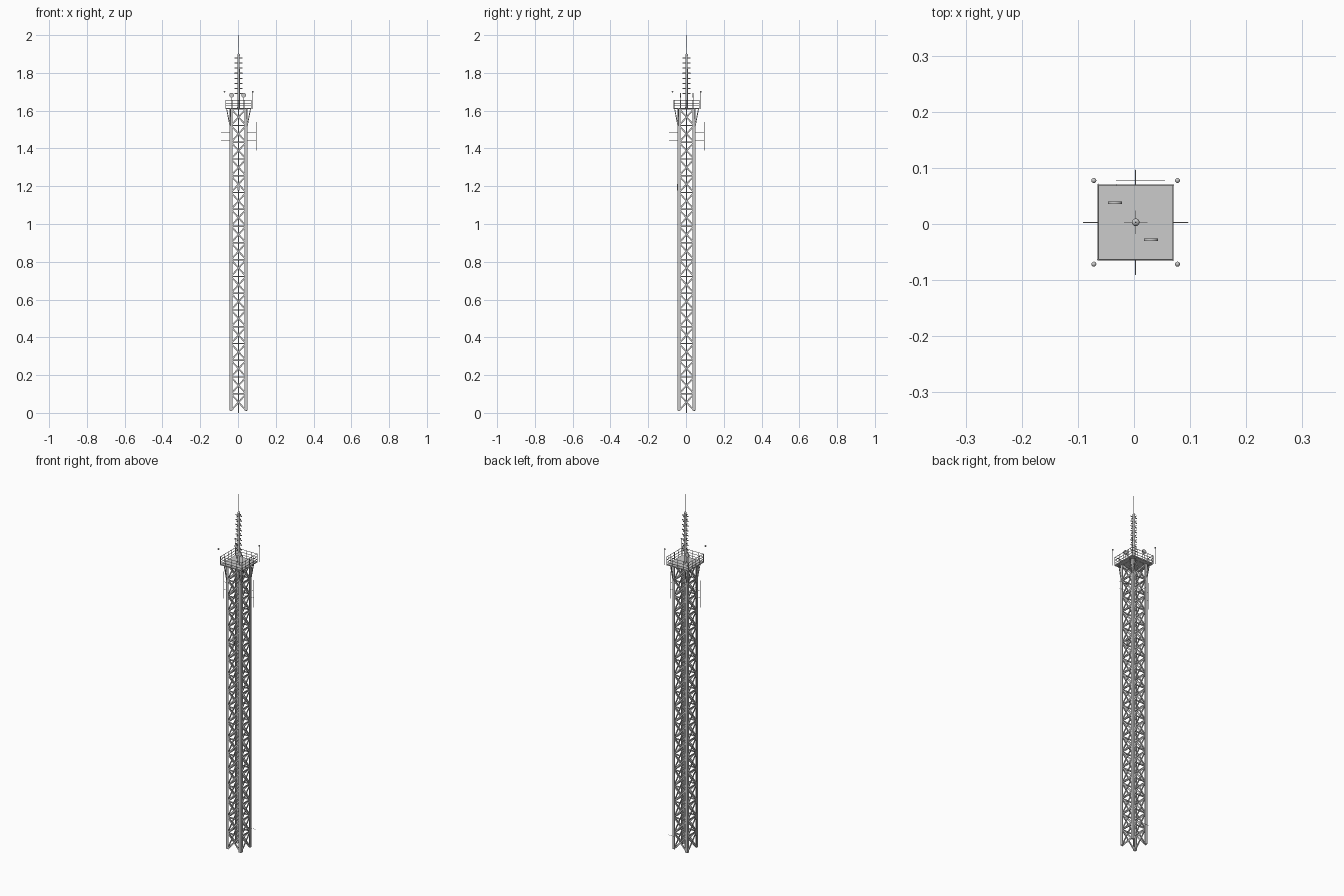
import bpy, bmesh, math
from mathutils import Vector, Matrix

if "Cube" in bpy.data.objects:
    bpy.data.objects.remove(bpy.data.objects["Cube"])

C = 0.003   # small offset of the tower axis


class Part:
    """Collects rods, boxes and balls into a single named mesh object."""
    def __init__(self, name):
        self.name, self.bm = name, bmesh.new()

    def rod(self, a, b, r, n=6, r2=None):
        a, b = Vector(a), Vector(b)
        d = b - a
        m = Matrix.Translation((a + b) / 2) @ d.to_track_quat('Z', 'Y').to_matrix().to_4x4()
        bmesh.ops.create_cone(self.bm, cap_ends=True, segments=n, radius1=r,
                              radius2=r if r2 is None else r2, depth=d.length, matrix=m)

    def box(self, c, s):
        bmesh.ops.create_cube(self.bm, size=1, matrix=Matrix.Translation(c) @ Matrix.Diagonal((*s, 1)))

    def beam(self, a, b, w, t, normal):
        # flat bar from a to b, thickness t along the face normal
        a, b, z = Vector(a), Vector(b), Vector(normal)
        x = (b - a).normalized()
        rot = Matrix((x, z.cross(x), z)).transposed().to_4x4()
        m = Matrix.Translation((a + b) / 2) @ rot @ Matrix.Diagonal(((b - a).length, w, t, 1))
        bmesh.ops.create_cube(self.bm, size=1, matrix=m)

    def ball(self, c, r):
        bmesh.ops.create_uvsphere(self.bm, u_segments=12, v_segments=8, radius=r,
                                  matrix=Matrix.Translation(c))

    def done(self, smooth=False):
        me = bpy.data.meshes.new(self.name)
        self.bm.to_mesh(me)
        self.bm.free()
        ob = bpy.data.objects.new(self.name, me)
        bpy.context.collection.objects.link(ob)
        if smooth:
            bpy.context.view_layer.objects.active = ob
            ob.select_set(True)
            bpy.ops.object.shade_smooth_by_angle(angle=math.radians(40))
            ob.select_set(False)


def face(i, u, d, z):
    """Point on tower side i: u along the side, d outwards, height z."""
    a = i * math.pi / 2
    return Vector((C + u * math.cos(a) + d * math.sin(a), C + u * math.sin(a) - d * math.cos(a), z))


def normal(i):
    a = i * math.pi / 2
    return Vector((round(math.sin(a)), -round(math.cos(a)), 0))


CORNERS = [(-1, -1), (1, -1), (1, 1), (-1, 1)]
H, Z0, BAY, N = 0.040, 0.012, 0.0888, 18
TOP = Z0 + BAY * N

# four angle-section legs
p = Part("tower_legs")
for sx, sy in CORNERS:
    p.box((C + sx * 0.0395, C + sy * 0.0455, (Z0 + TOP) / 2), (0.015, 0.003, TOP - Z0))
    p.box((C + sx * 0.0455, C + sy * 0.0395, (Z0 + TOP) / 2), (0.003, 0.015, TOP - Z0))
p.done()

# crossed braces and horizontals on each side
p, q = Part("cross_braces"), Part("horizontal_beams")
for i in range(4):
    n = normal(i)
    for k in range(N):
        z = Z0 + k * BAY
        p.beam(face(i, -H, 0.0425, z), face(i, H, 0.0425, z + BAY), 0.008, 0.003, n)
        p.beam(face(i, H, 0.0405, z), face(i, -H, 0.0405, z + BAY), 0.008, 0.003, n)
        q.beam(face(i, -H, 0.0415, z + BAY), face(i, H, 0.0415, z + BAY), 0.007, 0.004, n)
p.done()
q.done()

# central feed pipe
p = Part("central_pipe")
p.rod((C, C, 0), (C, C, TOP), 0.003, 10)
p.done(True)

# platform deck, guard rail and struts below
D = 0.0675
p = Part("platform_deck")
p.box((C, C, 1.611), (2 * D, 2 * D, 0.006))
p.done()
p, q = Part("guard_rail"), Part("platform_struts")
for i in range(4):
    for z in (1.625, 1.640, 1.656):
        p.rod(face(i, -D, D - 0.001, z), face(i, D, D - 0.001, z), 0.0014)
    for k in range(4):
        u = -D + k * D / 2
        p.rod(face(i, u, D - 0.001, 1.61), face(i, u, D - 0.001, 1.656), 0.0014)
    for s in (-1, 1):
        q.rod(face(i, s * 0.043, 0.045, 1.515), face(i, s * 0.043, 0.063, 1.609), 0.0022)
p.done()
q.done()

# corner whip aerials with round tips
p = Part("corner_aerials")
for sx, sy in CORNERS:
    x, y = C + sx * 0.0745, C + sy * 0.0745
    p.rod((x, y, 1.61), (x, y, 1.70), 0.001)
    p.ball((x, y, 1.70), 0.0045)
p.done(True)

# two small dishes standing on the deck
p = Part("deck_dishes")
for x, y in ((-0.034, 0.038), (0.030, -0.028)):
    p.rod((x, y, 1.61), (x, y, 1.67), 0.0016)
    p.rod((x, y - 0.0025, 1.682), (x, y + 0.0025, 1.682), 0.0125, 20)
p.done(True)

# side dipole arrays: two arms and an upright on each side
p = Part("side_dipoles")
for i in range(4):
    for z in (1.441, 1.482):
        p.rod(face(i, 0, 0.036, z), face(i, 0, 0.093, z), 0.0011)
    p.rod(face(i, 0, 0.093, 1.388), face(i, 0, 0.093, 1.54), 0.0011)
p.done()

# top mast with thin upright cross blades
p = Part("top_mast")
p.rod((C, C, 1.61), (C, C, 1.895), 0.007, 12, 0.006)
p.ball((C, C, 1.895), 0.007)
p.rod((C, C, 1.895), (C, C, 2.0), 0.0016, 8, 0.001)
p.done(True)
p = Part("mast_elements")
for k in range(8):
    z = 1.69 + k * 0.027
    p.box((C, C, z), (0.042, 0.0006, 0.006))
    p.box((C, C, z), (0.0006, 0.042, 0.006))
p.done()

# small box on the front and a loose cable bar at the foot
p = Part("front_box")
p.box((C, -0.0445, 1.195), (0.010, 0.004, 0.035))
p.done()
p = Part("foot_bar")
p.rod((-0.032, 0.078, 0.10), (0.055, 0.078, 0.10), 0.0008)
p.done()
